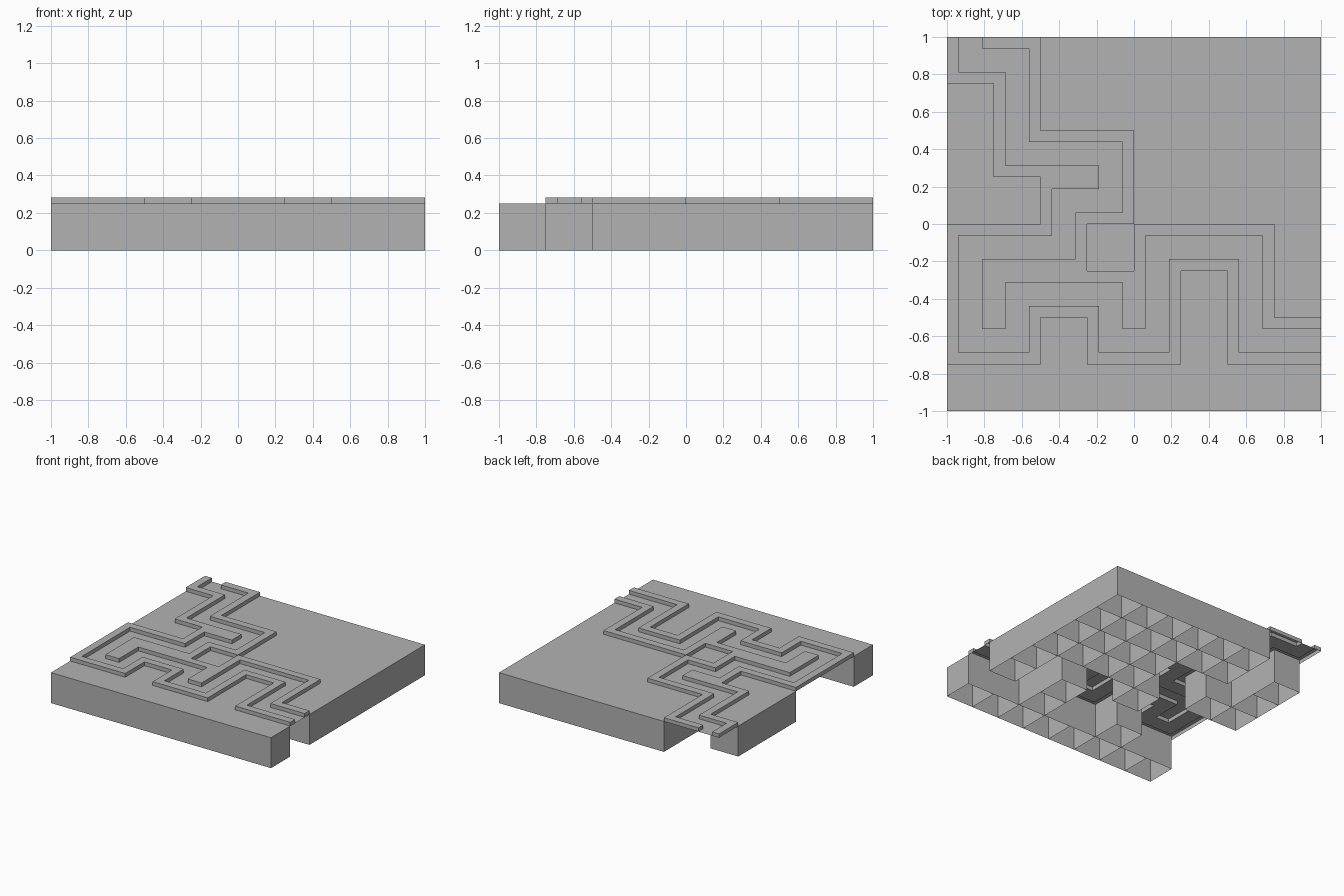
import bpy
import bmesh
from math import radians

CELLS = 8                 # board is CELLS x CELLS tiles
TILE = 2 / CELLS
SUB = 4                   # each path tile is split into SUB x SUB squares
DECK = 0.25               # height of blocks and channel floor
RIM = 0.28125             # top of the raised kerbs
STEPS = {"R": (1, 0), "L": (-1, 0), "U": (0, 1), "D": (0, -1)}
ROUTE = "DRDDRRDLDLLDDRURRDRUURRDDRR"

cube = bpy.data.objects.get("Cube")
if cube:
    bpy.data.objects.remove(cube, do_unlink=True)

grey = bpy.data.materials.new("plain_grey")
grey.use_nodes = True
grey.diffuse_color = (0.45, 0.45, 0.45, 1)
grey.node_tree.nodes["Principled BSDF"].inputs["Base Color"].default_value = grey.diffuse_color


def quad(bm, points):
    bm.faces.new([bm.verts.new(p) for p in points])


def flat_square(bm, i, j, size, z):
    x, y = i * size - 1, j * size - 1
    quad(bm, [(x, y, z), (x + size, y, z), (x + size, y + size, z), (x, y + size, z)])


def side_wall(bm, i, j, size, step, low, high):
    """Vertical wall on one side of a grid square, facing outward."""
    dx, dy = step
    cx, cy = (i + 0.5) * size - 1, (j + 0.5) * size - 1
    h = size / 2
    ax, ay = cx + (dx + dy) * h, cy + (dy - dx) * h
    bx, by = cx + (dx - dy) * h, cy + (dy + dx) * h
    quad(bm, [(ax, ay, low), (bx, by, low), (bx, by, high), (ax, ay, high)])


def finish(bm, name):
    bmesh.ops.remove_doubles(bm, verts=bm.verts, dist=0.0001)
    bmesh.ops.dissolve_limit(bm, angle_limit=radians(1), verts=bm.verts, edges=bm.edges)
    mesh = bpy.data.meshes.new(name)
    bm.to_mesh(mesh)
    bm.free()
    mesh.materials.append(grey)
    obj = bpy.data.objects.new(name, mesh)
    bpy.context.collection.objects.link(obj)


# Trace the route across the board, entering at the back and leaving at the side
stops = [(0, CELLS)]
for move in ROUTE:
    dx, dy = STEPS[move]
    stops.append((stops[-1][0] + dx, stops[-1][1] + dy))
path = set(stops[1:-1])

# Channel squares run down the middle of the route; the rest of each tile is kerb
channel = set()
for start, end in zip(stops, stops[1:]):
    spans = [range(min(a, b) * SUB + 1, max(a, b) * SUB + 3) for a, b in zip(start, end)]
    channel |= {(i, j) for i in spans[0] for j in spans[1]}
squares = {(i * SUB + u, j * SUB + v) for i, j in path for u in range(SUB) for v in range(SUB)}
kerb = squares - channel

# Channel floor
bm = bmesh.new()
for i, j in sorted(squares & channel):
    flat_square(bm, i, j, TILE / SUB, DECK)
finish(bm, "path_floor")

# Raised kerbs, open underneath
bm = bmesh.new()
for i, j in sorted(kerb):
    flat_square(bm, i, j, TILE / SUB, RIM)
    for dx, dy in STEPS.values():
        if (i + dx, j + dy) not in kerb:
            side_wall(bm, i, j, TILE / SUB, (dx, dy), DECK, RIM)
finish(bm, "path_kerbs")

# Hollow blocks, open underneath, with one shared wall between neighbours
blocks = {(i, j) for i in range(CELLS) for j in range(CELLS)} - path
bm = bmesh.new()
for i, j in sorted(blocks):
    flat_square(bm, i, j, TILE, DECK)
    for dx, dy in STEPS.values():
        if (i + dx, j + dy) not in blocks or dx + dy > 0:
            side_wall(bm, i, j, TILE, (dx, dy), 0, DECK)
finish(bm, "hollow_blocks")
